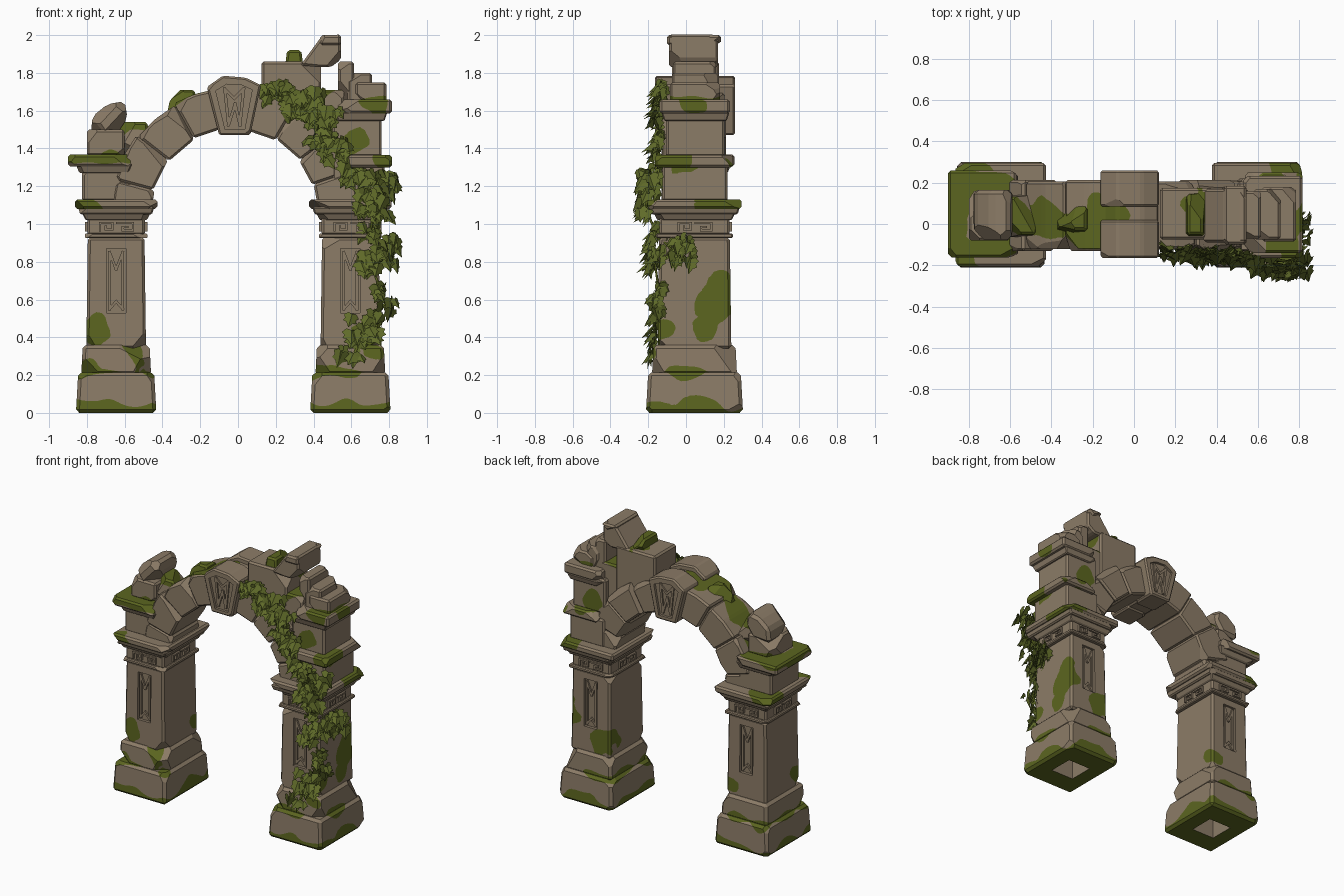
import bpy, bmesh, math, random
from mathutils import Vector, Matrix, noise

random.seed(4)
if "Cube" in bpy.data.objects:
    bpy.data.objects.remove(bpy.data.objects["Cube"])


def material(name, rgb):
    m = bpy.data.materials.new(name)
    m.use_nodes = True
    m.diffuse_color = (*rgb, 1)
    node = m.node_tree.nodes["Principled BSDF"]
    node.inputs["Base Color"].default_value = (*rgb, 1)
    node.inputs["Roughness"].default_value = 0.9
    return m


STONE = material("weathered stone", (0.26, 0.2, 0.135))
MOSS = material("moss", (0.105, 0.13, 0.014))
LEAF = material("ivy leaf", (0.115, 0.145, 0.022))
YC = 0.045                      # depth centre of the pillars


def finish(name, bm, *mats):
    bmesh.ops.recalc_face_normals(bm, faces=bm.faces[:])
    mesh = bpy.data.meshes.new(name)
    bm.to_mesh(mesh)
    bm.free()
    for m in mats:
        mesh.materials.append(m)
    ob = bpy.data.objects.new(name, mesh)
    bpy.context.collection.objects.link(ob)
    return ob


# Moss fields: positive where moss grows
def rough(p, scale=7):
    return noise.noise(Vector(p) * scale)


def above(z, amp=0.08):
    return lambda p: p.z - z + amp * rough(p)


def below(z, amp=0.09):
    return lambda p: z - p.z + amp * rough(p)


def blob(x, y, z, r):
    return lambda p: r - (p - Vector((x, y, z))).length + 0.09 * rough(p, 10)


def either(*fields):
    return lambda p: max(f(p) for f in fields)


def paint_moss(bm, field):
    """Refine the faces, then cut them along the edge of the moss."""
    for _ in range(7):
        bmesh.ops.triangulate(bm, faces=bm.faces[:])
        long = [e for e in bm.edges if e.calc_length() > 0.045]
        if not long:
            break
        bmesh.ops.subdivide_edges(bm, edges=long, cuts=1)
    bmesh.ops.triangulate(bm, faces=bm.faces[:])
    val = {v: field(v.co) for v in bm.verts}
    cut = []
    for e in bm.edges[:]:
        a, b = e.verts
        if val[a] * val[b] < 0:
            v = bmesh.utils.edge_split(e, a, val[a] / (val[a] - val[b]))[1]
            val[v] = 0
            cut.append(v)
    if cut:
        bmesh.ops.connect_verts(bm, verts=cut)
    for f in bm.faces:
        f.material_index = int(sum(val[v] for v in f.verts) > 0)


def stone(name, pts, moss=None, chips=6, depth=0.015, bevel=0.012):
    """Convex block with worn edges, random chips and moss."""
    bm = bmesh.new()
    for p in pts:
        bm.verts.new(p)
    bmesh.ops.convex_hull(bm, input=bm.verts[:])
    bmesh.ops.dissolve_limit(bm, angle_limit=0.03, verts=bm.verts[:], edges=bm.edges[:])
    if bevel:
        bmesh.ops.bevel(bm, geom=bm.edges[:], offset=bevel, segments=1, affect='EDGES', clamp_overlap=True)
    for _ in range(chips):
        n = Vector([random.choice((-1, 1)) * random.uniform(0.35, 1) for _ in range(3)]).normalized()
        top = max(bm.verts, key=lambda v: v.co.dot(n)).co
        bmesh.ops.bisect_plane(bm, geom=bm.verts[:] + bm.edges[:] + bm.faces[:], clear_outer=True,
                               plane_co=top - n * depth * random.uniform(0.5, 1.6), plane_no=n)
        bmesh.ops.holes_fill(bm, edges=bm.edges[:])
    if moss:
        paint_moss(bm, moss)
    return finish(name, bm, STONE, MOSS)


def block(name, x, y, z, grow=0.0, **kw):
    """Box from ranges; grow widens the top outline."""
    pts = [(x[i] + (2 * i - 1) * grow * k, y[j] + (2 * j - 1) * grow * k, z[k])
           for i in (0, 1) for j in (0, 1) for k in (0, 1)]
    return stone(name, pts, **kw)


def prism(name, outline, y, **kw):
    return stone(name, [(px, py, pz) for px, pz in outline for py in y], **kw)


def carve(ob, *cutters):
    """Cut recesses out of a block and drop the cutters."""
    for c in cutters:
        mod = ob.modifiers.new("recess", 'BOOLEAN')
        mod.operation, mod.solver, mod.object = 'DIFFERENCE', 'EXACT', c
        bpy.context.view_layer.objects.active = ob
        bpy.ops.object.modifier_apply(modifier=mod.name)
        bpy.data.objects.remove(c)


def cutter(x, y, z):
    return block("cutter", x, y, z, chips=0, bevel=0)


def bars(bm, frame, segments, width, thick):
    """Raised straight strips in the plane of a face."""
    for (u0, v0), (u1, v1) in segments:
        size = Matrix.Diagonal((math.hypot(u1 - u0, v1 - v0) + width, thick, width, 1))
        turn = Matrix.Rotation(-math.atan2(v1 - v0, u1 - u0), 4, 'Y')
        mid = Matrix.Translation(((u0 + u1) / 2, 0, (v0 + v1) / 2))
        bmesh.ops.create_cube(bm, size=1, matrix=frame @ mid @ turn @ size)


def chain(*pts):
    return list(zip(pts, pts[1:]))


KEY = chain((-.085, -.02), (-.085, .02), (-.02, .02), (-.02, -.015), (-.055, -.015), (-.055, .002)) \
    + chain((.005, .02), (.09, .02), (.09, -.018), (.035, -.018), (.035, 0), (.06, 0))
RUNE = chain((-.035, -.15), (-.035, .15), (0, .06), (.035, .15), (.035, -.15), (0, -.11), (-.035, -.15))


# Pillars
def around(cx, hx, hy):
    return (cx - hx, cx + hx), (YC - hy, YC + hy)


for side, cx in (("right", -0.645), ("left", 0.595)):
    sgn = 1 if cx > 0 else -1
    foot = block(side + "_base", *around(cx, .213, .257), (0, .215), grow=-.012, bevel=.018,
                 moss=either(below(.06), above(.205, .07)))
    carve(foot, cutter(*around(cx, .09, .09), (-.1, .17)))
    block(side + "_plinth", *around(cx, .185, .225), (.2, .36), grow=-.008, bevel=.018, depth=.03,
          moss=either(below(.235), blob(cx + .1, -.15, .33, .05)))
    patch = either(blob(-.78, -.15, .43, .09), blob(-.5, .23, .42, .06)) if sgn < 0 else \
        either(blob(.74, .17, .6, .11), blob(.74, .1, .42, .08), blob(.7, -.14, .42, .08), blob(.52, .24, .45, .1))
    shaft = block(side + "_shaft", *around(cx, .158, .195), (.34, .93), grow=-.008, moss=patch, bevel=.014)
    px = (cx - .052, cx + .052)
    carve(shaft, cutter(px, (-.3, YC - .172), (.53, .87)), cutter(px, (YC + .172, .4), (.53, .87)))
    block(side + "_lower_collar", *around(cx, .166, .203), (.925, .95), chips=3, bevel=.006)
    block(side + "_frieze", *around(cx, .152, .186), (.94, 1.04), chips=0)
    block(side + "_upper_collar", *around(cx, .162, .197), (1.02, 1.06), grow=.02, chips=2, bevel=.006)
    block(side + "_cornice_step", *around(cx, .19, .228), (1.05, 1.09), grow=.012, chips=4, bevel=.008)
    block(side + "_cornice", *around(cx, .218, .25), (1.08, 1.13), chips=8, bevel=.012,
          moss=either(blob(cx + sgn * .15, -.2, 1.12, .07), blob(cx + sgn * .18, .2, 1.12, .12)))
    bm = bmesh.new()
    for k in range(4):
        dist = .19 if k % 2 == 0 else .156
        face = Matrix.Translation((cx, YC, .985)) @ Matrix.Rotation(k * math.pi / 2, 4, 'Z')
        bars(bm, face @ Matrix.Translation((0, -dist, 0)), KEY, .011, .018)
        if k % 2 == 0:
            bars(bm, face @ Matrix.Translation((0, -.175, -.285)), RUNE, .014, .018)
    finish(side + "_carvings", bm, STONE)

# Upper pier, right side
block("right_pier", (-.825, -.56), (-.115, .205), (1.12, 1.31), chips=3)
block("right_pier_collar", (-.84, -.58), (-.13, .22), (1.27, 1.32), grow=.02, chips=2, bevel=.006)
block("right_pier_cap", (-.9, -.57), (-.163, .258), (1.305, 1.368), moss=above(1.335, .06))
block("right_loose_block", (-.8, -.6), (-.08, .16), (1.36, 1.5), depth=.03, moss=below(1.375, .07))
prism("right_boulder", [(-.78, 1.47), (-.77, 1.57), (-.69, 1.635), (-.6, 1.65), (-.585, 1.56), (-.64, 1.48)],
      (-.075, .165), depth=.03, bevel=.02)
block("right_rubble", (-.64, -.46), (-.07, .15), (1.36, 1.54), grow=-.02, depth=.04, moss=above(1.49, .1))
block("moss_lump", (-.38, -.2), (-.06, .11), (1.56, 1.71), grow=-.03, depth=.04, moss=above(1.6, .05))

# Upper pier, left side
block("left_pier", (.5, .775), (-.125, .22), (1.12, 1.32), chips=3, moss=blob(.77, 0, 1.3, .05))
block("left_pier_cap", (.54, .815), (-.165, .25), (1.3, 1.365), chips=8,
      moss=either(blob(.8, -.1, 1.35, .12), blob(.7, .2, 1.36, .1)))
block("left_upper_pier", (.5, .76), (-.105, .205), (1.355, 1.6), chips=4,
      moss=either(blob(.6, -.1, 1.42, .08), blob(.6, .2, 1.45, .08)))
block("left_upper_collar", (.53, .775), (-.115, .215), (1.545, 1.59), grow=.015, chips=2, bevel=.006)
block("left_upper_cap", (.53, .815), (-.14, .232), (1.585, 1.66), chips=8,
      moss=either(blob(.81, .03, 1.65, .08), blob(.7, -.1, 1.66, .08)))
block("top_block_low", (.62, .785), (-.085, .18), (1.64, 1.75), depth=.02, moss=below(1.67, .05))
block("top_block_mid", (.58, .71), (-.075, .17), (1.64, 1.8), depth=.02)
block("top_block_tall", (.53, .615), (-.07, .16), (1.64, 1.86), depth=.02)
block("broken_wall", (.125, .44), (-.075, .175), (1.5, 1.86), chips=5, depth=.025, moss=blob(.35, .1, 1.86, .09))
block("wall_filler", (.4, .56), (-.07, .165), (1.4, 1.71), chips=3, moss=above(1.69))
block("mossy_chunk", (.25, .345), (-.06, .15), (1.84, 1.92), grow=-.01, depth=.02, moss=above(1.84, .03))
prism("top_boulder", [(.33, 1.84), (.41, 1.94), (.44, 1.99), (.545, 2.005), (.545, 1.87), (.49, 1.83), (.43, 1.83)],
      (-.09, .17), depth=.012)
block("top_slab", (.435, .545), (-.1, .185), (1.945, 2.0), chips=4)

# Arch stones
AX, AZ = -0.02, 1.065


def polar(r, deg):
    a = math.radians(deg)
    return AX + r * math.cos(a), AZ + r * math.sin(a)


def arch_moss(p):
    r = math.hypot(p.x - AX, p.z - AZ)
    return r - .64 - .5 * abs(p.y - .02) + .07 * rough(p) + (.04 if p.x < -.1 else 0)


for side, joints in (("right", (178, 165, 142, 119, 98)), ("left", (82, 60, 38, 19, 2))):
    for i, (a, b) in enumerate(zip(joints, joints[1:])):
        r0, r1 = .437 + .008 * (i % 2), .645 + .012 * (i % 2)
        out = .008 * (i % 2)
        prism(f"{side}_arch_stone_{i + 1}", [polar(r0, a), polar(r0, b), polar(r1, b), polar(r1, (a + b) / 2),
              polar(r1, a)], (-.122 - out, .205 + out), chips=5, moss=arch_moss)

# Keystone: carved front and back halves around a lower core
WEDGE = [(-.1, 1.47), (.065, 1.47), (.122, 1.735), (.04, 1.775), (-.08, 1.785), (-.165, 1.725)]
PANEL = [(-.068, 1.5), (.035, 1.5), (.075, 1.71), (.02, 1.735), (-.06, 1.74), (-.118, 1.705)]
MARK = chain((-.05, .1), (-.03, -.09), (.005, .02), (.03, -.09), (.05, .1), (0, .05), (-.05, .1))
prism("keystone_core", [(x, z - .035 if z > 1.6 else z + .01) for x, z in WEDGE], (-.05, .15), chips=2,
      moss=blob(-.1, .05, 1.74, .07))
marks = bmesh.new()
for name, y, hole, turn in (("front", (-.165, .02), (-.3, -.147), 0), ("back", (.085, .26), (.242, .4), math.pi)):
    half = prism("keystone_" + name, WEDGE, y, chips=3, depth=.01, bevel=.01)
    carve(half, prism("cutter", PANEL, hole, chips=0, bevel=0))
    spot = Matrix.Translation((-.02, -.147 if turn == 0 else .242, 1.615)) @ Matrix.Rotation(turn, 4, 'Z')
    bars(marks, spot, MARK, .016, .02)
finish("keystone_carvings", marks, STONE)

# Ivy: clusters as centre, spread, leaf count
CLUSTERS = [((.2, -.14, 1.69), (.08, .02, .04), 26), ((.35, -.15, 1.63), (.1, .02, .07), 42),
            ((.45, -.15, 1.51), (.08, .02, .09), 34), ((.52, -.16, 1.38), (.07, .02, .06), 18),
            ((.64, -.18, 1.25), (.07, .04, .05), 16), ((.76, -.2, 1.2), (.09, .06, .06), 30),
            ((.72, -.23, 1.08), (.08, .03, .06), 22), ((.7, -.17, .95), (.05, .03, .05), 10),
            ((.79, -.08, .85), (.06, .13, .07), 46), ((.7, -.18, .8), (.06, .03, .06), 16),
            ((.78, -.15, .58), (.05, .03, .1), 16), ((.68, -.17, .45), (.09, .02, .07), 20),
            ((.62, -.19, .32), (.1, .02, .04), 10)]
HALF = [(.25, -.12), (.5, .08), (.36, .3), (.46, .5), (.22, .6)]


def leaf(bm, pos, normal, tip, size):
    across = tip.cross(normal).normalized()
    normal = across.cross(tip).normalized()

    def vert(u, v):
        return bm.verts.new(pos + size * (across * u + tip * v - normal * abs(u) * 0.45))
    base, end = vert(0, 0), vert(0, 1)
    for s in (-1, 1):
        bm.faces.new([base] + [vert(s * u, v) for u, v in HALF] + [end])


bm = bmesh.new()
for centre, spread, count in CLUSTERS:
    for _ in range(count):
        d = Vector([random.uniform(-1, 1) * s for s in spread])
        pos = Vector(centre) + d + Vector((0, 0, .03))
        out = Vector((0.8 if pos.x > .74 else 0, -1, .5)) + noise.random_unit_vector() * .5
        tip = (Vector((0, -.25, -1)) + noise.random_unit_vector() * .6).normalized()
        leaf(bm, pos, out.normalized(), tip, random.uniform(.06, .095))
finish("ivy_leaves", bm, LEAF)

# Ivy stem
curve = bpy.data.curves.new("ivy_stem", 'CURVE')
curve.dimensions, curve.bevel_depth, curve.bevel_resolution = '3D', .007, 1
spline = curve.splines.new('POLY')
spline.points.add(len(CLUSTERS) - 1)
for pt, (centre, _, _) in zip(spline.points, CLUSTERS):
    pt.co = (centre[0], centre[1] + .015, centre[2], 1)
curve.materials.append(MOSS)
bpy.context.collection.objects.link(bpy.data.objects.new("ivy_stem", curve))
